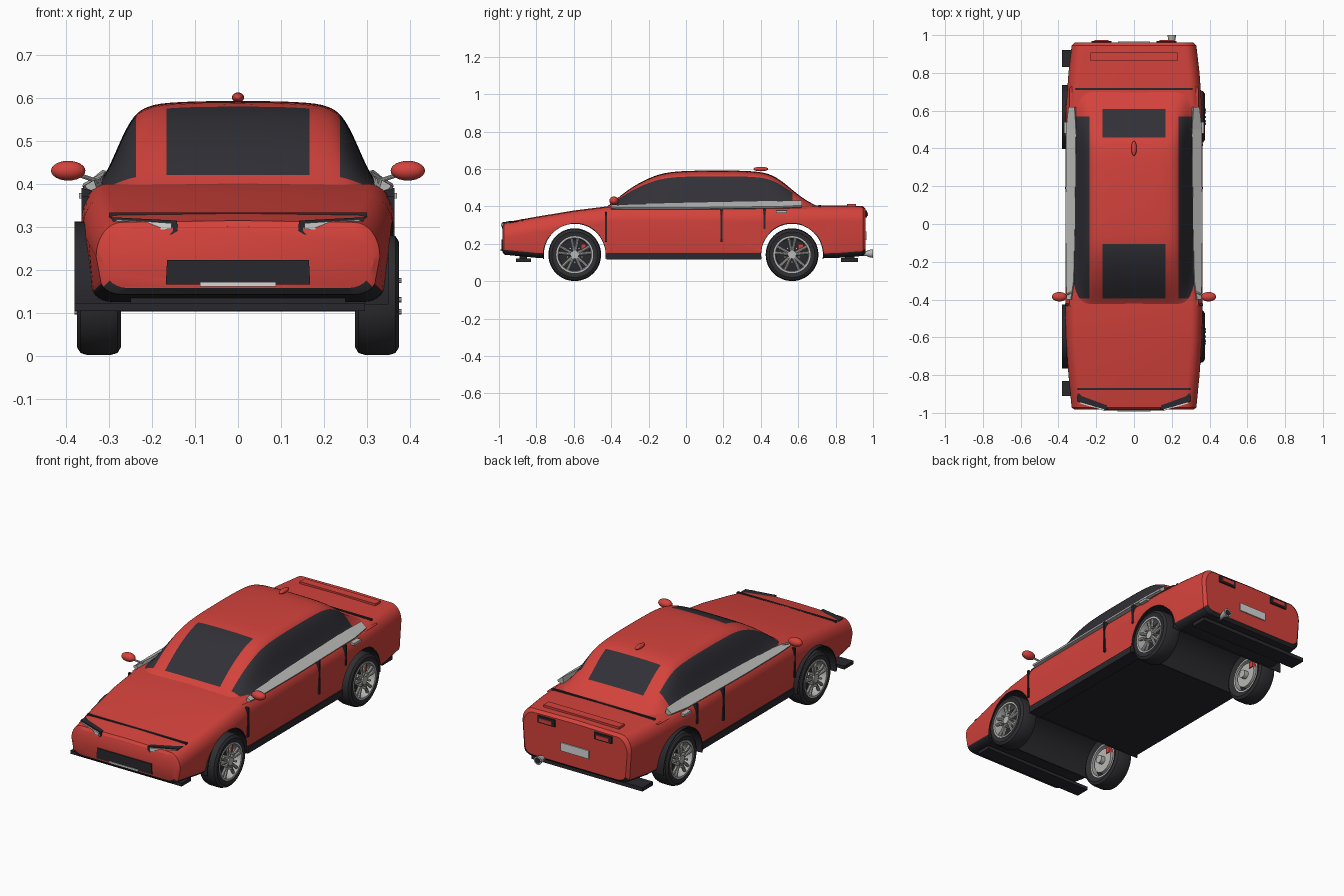
import bpy, bmesh, math
from mathutils import Matrix, Vector

if "Cube" in bpy.data.objects:
    bpy.data.objects.remove(bpy.data.objects["Cube"])


def material(name, r, g, b):
    m = bpy.data.materials.new(name)
    m.use_nodes = True
    m.diffuse_color = (r, g, b, 1)
    m.node_tree.nodes["Principled BSDF"].inputs["Base Color"].default_value = (r, g, b, 1)
    return m


RED = material("red paint", 0.66, 0.055, 0.045)
GLASS = material("dark glass", 0.03, 0.03, 0.038)
TRIM = material("black trim", 0.022, 0.022, 0.027)
TYRE = material("tyre rubber", 0.028, 0.028, 0.032)
SILVER = material("silver metal", 0.48, 0.48, 0.47)
WHITE = material("lamp white", 0.68, 0.68, 0.68)


def smooth(ob, angle=35):
    bpy.ops.object.select_all(action='DESELECT')
    ob.select_set(True)
    bpy.context.view_layer.objects.active = ob
    bpy.ops.object.shade_smooth_by_angle(angle=math.radians(angle))


def apply(ob, mod):
    bpy.context.view_layer.objects.active = ob
    bpy.ops.object.modifier_apply(modifier=mod.name)


def make(name, bm, *mats):
    bmesh.ops.recalc_face_normals(bm, faces=bm.faces)
    me = bpy.data.meshes.new(name)
    bm.to_mesh(me)
    bm.free()
    for m in mats:
        me.materials.append(m)
    ob = bpy.data.objects.new(name, me)
    bpy.context.collection.objects.link(ob)
    return ob


def loft(name, rings, *mats, closed=True, caps=True):
    bm = bmesh.new()
    rows = [[bm.verts.new(p) for p in ring] for ring in rings]
    n = len(rows[0])
    for a, b in zip(rows, rows[1:]):
        for j in range(n if closed else n - 1):
            k = (j + 1) % n
            bm.faces.new((a[j], a[k], b[k], b[j]))
    if caps:
        bm.faces.new(rows[0])
        bm.faces.new(rows[-1])
    return make(name, bm, *mats)


def box(name, mat, x, y, z):
    corners = lambda yy: [(x[0], yy, z[0]), (x[1], yy, z[0]), (x[1], yy, z[1]), (x[0], yy, z[1])]
    return loft(name, [corners(y[0]), corners(y[1])], mat)


def ellipsoid(name, mat, centre, size):
    bm = bmesh.new()
    mat4 = Matrix.Translation(centre) @ Matrix.Diagonal((*size, 1))
    bmesh.ops.create_uvsphere(bm, u_segments=24, v_segments=12, radius=1, matrix=mat4)
    ob = make(name, bm, mat)
    smooth(ob, 60)


def rod(name, mat, a, b, r1, r2=None, segs=24):
    a, b = Vector(a), Vector(b)
    bm = bmesh.new()
    rot = (b - a).to_track_quat('Z', 'Y').to_matrix().to_4x4()
    bmesh.ops.create_cone(bm, cap_ends=True, segments=segs, radius1=r1, radius2=r2 or r1,
                          depth=(b - a).length, matrix=Matrix.Translation((a + b) / 2) @ rot)
    ob = make(name, bm, mat)
    smooth(ob)
    return ob


def sweep(name, mat, profile, cy, cz, start=0, end=360, segs=48):
    """Turn a closed (radius, x) profile about the axle line."""
    rings = []
    for i in range(segs + 1):
        t = math.radians(start + (end - start) * i / segs)
        rings.append([(x, cy + r * math.cos(t), cz + r * math.sin(t)) for r, x in profile])
    full = end - start == 360
    ob = loft(name, rings, mat, caps=not full)
    if full:
        bm = bmesh.new()
        bm.from_mesh(ob.data)
        bmesh.ops.remove_doubles(bm, verts=bm.verts, dist=1e-5)
        bm.to_mesh(ob.data)
        bm.free()
    smooth(ob)


# Lower body: rounded sections lofted from nose to tail
def section(y, w, top, bottom, inset=0):
    w, top, bottom = w - inset, top - inset, bottom + inset
    half = [(0, top)]
    for i in range(9):
        t = math.pi / 2 * i / 8
        half.append((w - 0.06 + 0.06 * math.sin(t), top - 0.084 + 0.08 * math.cos(t)))
    for i in range(7):
        t = math.pi / 2 * i / 6
        half.append((w - 0.06 + 0.05 * math.cos(t), bottom + 0.035 - 0.035 * math.sin(t)))
    half.append((0, bottom))
    return [(x, y, z) for x, z in half] + [(-x, y, z) for x, z in half[-2:0:-1]]


stations = [(-0.982, 0.327, 0.312, 0.145, 0.012), (-0.972, 0.33, 0.314, 0.142), (-0.8, 0.347, 0.345, 0.125),
            (-0.6, 0.361, 0.378, 0.122), (-0.4, 0.363, 0.403, 0.122), (0, 0.363, 0.405, 0.122),
            (0.6, 0.361, 0.405, 0.122), (0.8, 0.347, 0.405, 0.124), (0.945, 0.33, 0.402, 0.135),
            (0.96, 0.327, 0.40, 0.138, 0.012)]
body = loft("body", [section(*s) for s in stations], RED, TRIM)
for f in body.data.polygons:
    f.material_index = int(f.normal.z < -0.3)

# Wheel arches cut straight through, lined in black
AXLES = {"front": -0.595, "rear": 0.567}
HUB_Z = 0.142
for end, y in AXLES.items():
    cutter = rod("arch_cutter", TRIM, (-1, y, HUB_Z), (1, y, HUB_Z), 0.168, segs=64)
    cutter.hide_render = True
    mod = body.modifiers.new("arch", 'BOOLEAN')
    mod.operation, mod.solver, mod.object = 'DIFFERENCE', 'EXACT', cutter
    apply(body, mod)
    bpy.data.objects.remove(cutter)
    sweep(end + "_arch_liner", TRIM, [(0.165, -0.38), (0.165, 0.35), (0.17, 0.35), (0.17, -0.38)],
          y, HUB_Z, -8, 188)
smooth(body, 30)

# Cabin: one cross-section scaled to the roof line, glazed by position
cross = [(0, 1), (0.09, 0.998), (0.175, 0.98), (0.21, 0.94), (0.237, 0.87), (0.262, 0.68),
         (0.285, 0.42), (0.30, 0.26), (0.315, 0.13), (0.342, 0)]
cross = cross + [(-x, f) for x, f in cross[:0:-1]]
cross = sorted(cross, key=lambda p: p[0])
roof_line = [(-0.44, 0.387), (-0.40, 0.415), (-0.33, 0.475), (-0.25, 0.527), (-0.17, 0.564), (-0.11, 0.58),
             (-0.03, 0.59), (0.15, 0.593), (0.38, 0.591), (0.46, 0.57), (0.52, 0.53), (0.57, 0.487),
             (0.61, 0.455), (0.65, 0.428), (0.69, 0.408), (0.73, 0.387)]
cabin = loft("cabin", [[(x, y, 0.385 + (h - 0.385) * f) for x, f in cross] for y, h in roof_line],
             RED, GLASS, closed=False, caps=False)
for f in cabin.data.polygons:
    x, y = abs(f.center.x), f.center.y
    screen = x < 0.175 and (-0.40 < y < -0.11 or 0.46 < y < 0.61)
    side = 0.237 < x < 0.315 and -0.40 < y < 0.57
    f.material_index = int(screen or side)
mod = cabin.modifiers.new("round", 'SUBSURF')
mod.levels = 2
apply(cabin, mod)
smooth(cabin, 50)

# Parts repeated on both sides
for s, label in ((1, "left"), (-1, "right")):
    def side_box(name, mat, x, y, z):
        return box(label + "_" + name, mat, (s * x[0], s * x[1]), y, z)

    # Bright strip under the side windows
    strip = [(-0.40, 0.335, 0.356, 0.388, 0.408), (-0.3, 0.32, 0.36, 0.386, 0.412),
             (0, 0.313, 0.362, 0.386, 0.42), (0.5, 0.308, 0.36, 0.392, 0.43), (0.62, 0.315, 0.347, 0.398, 0.432)]
    loft(label + "_window_strip", [[(s * a, y, hi), (s * b, y, lo + 0.008), (s * b - s * 0.004, y, lo),
                                    (s * a - s * 0.01, y, lo - 0.01)] for y, a, b, lo, hi in strip], SILVER)

    # Door gaps, handle and sill
    for i, (y, lo, hi) in enumerate([(-0.428, 0.21, 0.37), (0.19, 0.21, 0.39), (0.42, 0.28, 0.39)]):
        side_box("door_gap_%d" % i, TRIM, (0.34, 0.3645), (y - 0.006, y + 0.006), (lo, hi))
    side_box("door_handle", SILVER, (0.34, 0.37), (0.48, 0.54), (0.365, 0.378))
    side_box("sill", TRIM, (0.28, 0.358), (-0.425, 0.40), (0.116, 0.152))

    # Mirror on a thin stalk
    ellipsoid(label + "_mirror", RED, (s * 0.395, -0.385, 0.43), (0.04, 0.025, 0.023))
    rod(label + "_mirror_stalk", SILVER, (s * 0.325, -0.36, 0.405), (s * 0.385, -0.385, 0.425), 0.005, segs=10)

    # Slanted headlight: black housing with a white lens
    def lamp(name, mat, outline, front, depth):
        ys = lambda x: -0.985 + 0.3 * max(0, x - 0.15)
        loft(label + "_" + name, [[(s * x, ys(x) - front + d, z) for x, z in outline] for d in (0, depth)], mat)
    lamp("headlight_housing", TRIM, [(0.142, 0.314), (0.298, 0.322), (0.285, 0.305), (0.185, 0.282),
                                     (0.155, 0.281), (0.14, 0.29)], 0, 0.045)
    lamp("headlight_lens", WHITE, [(0.155, 0.308), (0.288, 0.317), (0.27, 0.305), (0.205, 0.293),
                                   (0.155, 0.294)], 0.006, 0.02)

    # Tail light
    side_box("taillight_housing", TRIM, (0.12, 0.225), (0.94, 0.968), (0.34, 0.378))
    side_box("taillight_lens", RED, (0.135, 0.21), (0.95, 0.973), (0.348, 0.368))

    # Wheels
    for end, y in AXLES.items():
        name = end + "_" + label + "_"

        def ring(part, mat, profile):
            sweep(name + part, mat, [(r, s * x) for r, x in profile], y, HUB_Z)

        def spot(x, r, deg):
            t = math.radians(deg)
            return (s * x, y + r * math.cos(t), HUB_Z + r * math.sin(t))
        ring("tyre", TYRE, [(0.094, 0.285), (0.122, 0.272), (0.136, 0.28), (0.141, 0.298), (0.141, 0.35),
                            (0.136, 0.366), (0.122, 0.375), (0.096, 0.37)])
        ring("rim", SILVER, [(0.099, 0.285), (0.099, 0.374), (0.09, 0.374), (0.085, 0.35), (0.085, 0.285)])
        rod(name + "brake_disc", SILVER, spot(0.285, 0, 0), spot(0.315, 0, 0), 0.066, segs=40)
        rod(name + "wheel_back", TRIM, spot(0.316, 0, 0), spot(0.322, 0, 0), 0.087, segs=40)
        rod(name + "hub", SILVER, spot(0.26, 0, 0), spot(0.374, 0, 0), 0.022)
        side = [s * 0.28, s * 0.345]
        box(name + "caliper", RED, side, (y + 0.033, y + 0.06), (HUB_Z + 0.025, HUB_Z + 0.058))
        for i in range(5):
            a = 90 + 72 * i
            for off in (-11, 11):
                rod(name + "spoke", SILVER, spot(0.36, 0.015, a + off), spot(0.362, 0.09, a + off), 0.008, segs=8)
            rod(name + "lug", SILVER, spot(0.35, 0.04, a + 36), spot(0.38, 0.04, a + 36), 0.006, segs=8)

# Panel gaps, boot lip and roof fin
box("bonnet_gap", TRIM, (-0.30, 0.30), (-0.88, -0.868), (0.312, 0.333))
box("boot_gap", TRIM, (-0.31, 0.31), (0.709, 0.721), (0.38, 0.4075))
box("boot_lip", RED, (-0.23, 0.23), (0.862, 0.908), (0.39, 0.412))
ellipsoid("roof_fin", RED, (0, 0.40, 0.60), (0.014, 0.04, 0.012))

# Nose and tail fittings
loft("grille", [[(-0.168, y, 0.165), (0.168, y, 0.165), (0.165, y, 0.222), (-0.165, y, 0.222)]
                for y in (-0.987, -0.96)], TRIM)
box("front_plate", WHITE, (-0.088, 0.088), (-0.992, -0.97), (0.161, 0.171))
box("rear_plate", WHITE, (-0.085, 0.085), (0.95, 0.966), (0.22, 0.265))
box("front_lip", TRIM, (-0.38, 0.295), (-0.91, -0.83), (0.104, 0.122))
box("rear_lip", TRIM, (-0.38, 0.295), (0.83, 0.92), (0.103, 0.124))
for x, (a, b) in (("lip_mount_front", (-0.89, -0.85)), ("lip_mount_rear", (0.85, 0.9))):
    box(x, TRIM, (-0.25, 0.25), (a, b), (0.118, 0.15))
rod("exhaust_pipe", SILVER, (0.2, 0.88, 0.148), (0.2, 0.98, 0.148), 0.014)
rod("exhaust_tip", SILVER, (0.2, 0.97, 0.148), (0.2, 1.0, 0.148), 0.018, 0.023)
rod("exhaust_bore", TRIM, (0.2, 0.99, 0.148), (0.2, 1.001, 0.148), 0.016)
